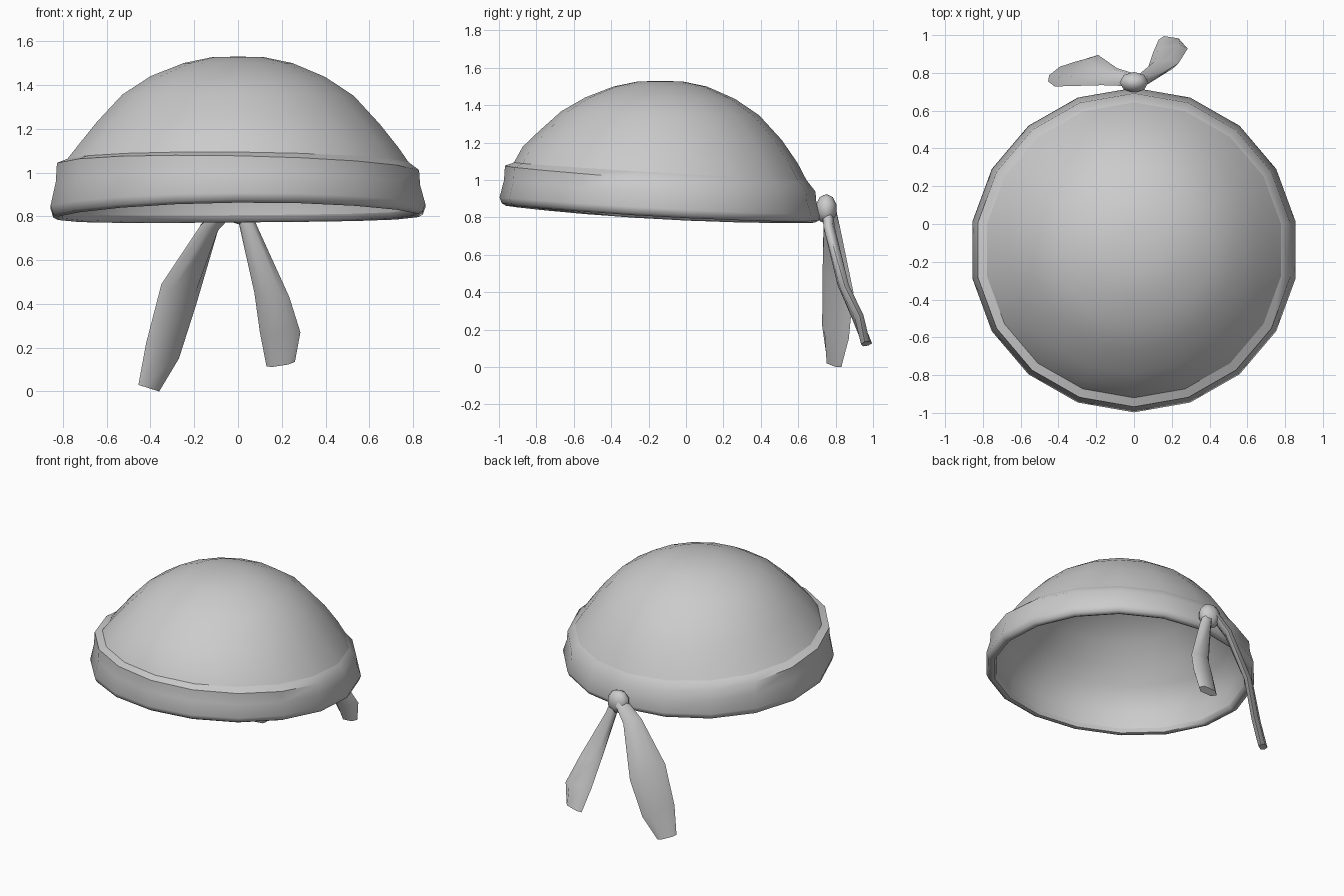
import bpy
import bmesh
import math
from mathutils import Vector

old = bpy.data.objects.get("Cube")
if old:
    bpy.data.objects.remove(old, do_unlink=True)

# One plain cloth colour
cloth = bpy.data.materials.new("grey cloth")
cloth.use_nodes = True
GREY = (0.6, 0.6, 0.6, 1)
cloth.diffuse_color = GREY
cloth.node_tree.nodes["Principled BSDF"].inputs["Base Color"].default_value = GREY

SIDES = 18
CENTRE_Y = -0.138


def finish(name, bm, angle):
    mesh = bpy.data.meshes.new(name)
    bm.to_mesh(mesh)
    bm.free()
    mesh.materials.append(cloth)
    obj = bpy.data.objects.new(name, mesh)
    bpy.context.collection.objects.link(obj)
    bpy.ops.object.select_all(action="DESELECT")
    obj.select_set(True)
    bpy.context.view_layer.objects.active = obj
    bpy.ops.object.shade_smooth_by_angle(angle=math.radians(angle))
    return obj


def bridge(bm, low, high):
    n = len(low)
    for i in range(n):
        j = (i + 1) % n
        bm.faces.new((low[i], low[j], high[j], high[i]))


def lathe(name, rows, angle):
    """Rows are radius, height, backward tilt, sideways roll and bow."""
    bm = bmesh.new()
    rings = []
    for r, z, tilt, roll, bow in rows:
        ring = []
        for i in range(SIDES):
            a = math.pi / 2 + math.tau * i / SIDES
            x, y = r * 1.012 * math.cos(a), r * math.sin(a)
            height = z - tilt * y + roll * x + bow * y * y
            ring.append(bm.verts.new((x, y + CENTRE_Y, height)))
        rings.append(ring)
    for low, high in zip(rings, rings[1:]):
        bridge(bm, low, high)
    bmesh.ops.remove_doubles(bm, verts=bm.verts, dist=0.0005)
    return finish(name, bm, angle)


def tail(name, stations, thick):
    """Loft a thin lens section between paired outer and inner edge points."""
    bm = bmesh.new()
    pairs = [(Vector(a), Vector(b)) for a, b in stations]
    mids = [(a + b) / 2 for a, b in pairs]
    rings = []
    for k, (a, b) in enumerate(pairs):
        along = mids[min(k + 1, len(mids) - 1)] - mids[max(k - 1, 0)]
        n = (b - a).cross(along).normalized() * thick / 2
        p, q = a.lerp(b, 0.2), a.lerp(b, 0.8)
        rings.append([bm.verts.new(v) for v in (a, p + n, q + n, b, q - n, p - n)])
    for low, high in zip(rings, rings[1:]):
        bridge(bm, low, high)
    bm.faces.new(rings[0])
    bm.faces.new(rings[-1])
    bmesh.ops.recalc_face_normals(bm, faces=bm.faces)
    return finish(name, bm, 65)


# Crown: outer shell rising from the headband's inner lip
lip = (0.782, 1.047, 0.06, -0.01, 0)
crown = [
    lip,
    (0.735, 1.11, 0.06, -0.005, 0.045),
    (0.65, 1.22, 0.035, -0.005, 0.04),
    (0.53, 1.352, 0.02, -0.005, 0.015),
    (0.40, 1.438, 0.01, -0.005, 0),
    (0.25, 1.50, 0, 0, 0),
    (0.12, 1.527, 0, 0, 0),
    (0, 1.53, 0, 0, 0),
]
lathe("crown", crown, 60)

# Lining: slightly inside the crown, running down the headband's inner wall
inner_wall = (0.795, 0.83, 0.055, 0.008, 0.03)
lining = [(r * 0.97, z - 0.02, t, s, b) for r, z, t, s, b in reversed(crown)]
lathe("crown_lining", lining + [(0.79, 0.93, 0.06, 0, 0.02), inner_wall], 70)

# Headband: rounded bottom rim, outer wall and a sloping lip on top
lathe("headband", [
    inner_wall,
    (0.805, 0.804, 0.055, 0.008, 0.03),
    (0.825, 0.797, 0.055, 0.008, 0.03),
    (0.847, 0.808, 0.055, 0.008, 0.03),
    (0.859, 0.845, 0.055, 0.004, 0.02),
    (0.835, 0.94, 0.07, -0.01, 0),
    (0.83, 1.016, 0.083, -0.02, -0.012),
    lip,
], 50)

# Knot at the back
bm = bmesh.new()
bmesh.ops.create_uvsphere(bm, u_segments=8, v_segments=5, radius=1)
for v in bm.verts:
    v.co = Vector((v.co.x * 0.08, v.co.y * 0.058, v.co.z * 0.08)) + Vector((0, 0.75, 0.845))
finish("knot", bm, 70)

# Two hanging cloth ends, each listed as outer edge and inner edge points
tail("right_tail", [
    ((-0.03, 0.73, 0.88), (-0.01, 0.80, 0.84)),
    ((-0.17, 0.735, 0.76), (-0.09, 0.825, 0.74)),
    ((-0.35, 0.73, 0.49), (-0.19, 0.895, 0.40)),
    ((-0.42, 0.728, 0.22), (-0.27, 0.87, 0.15)),
    ((-0.455, 0.755, 0.03), (-0.36, 0.83, 0)),
], 0.045)
tail("left_tail", [
    ((0.04, 0.745, 0.87), (-0.01, 0.765, 0.84)),
    ((0.085, 0.755, 0.76), (0.01, 0.775, 0.74)),
    ((0.235, 0.85, 0.43), (0.075, 0.83, 0.45)),
    ((0.285, 0.93, 0.27), (0.10, 0.905, 0.27)),
    ((0.26, 0.955, 0.135), (0.13, 0.975, 0.115)),
], 0.05)
